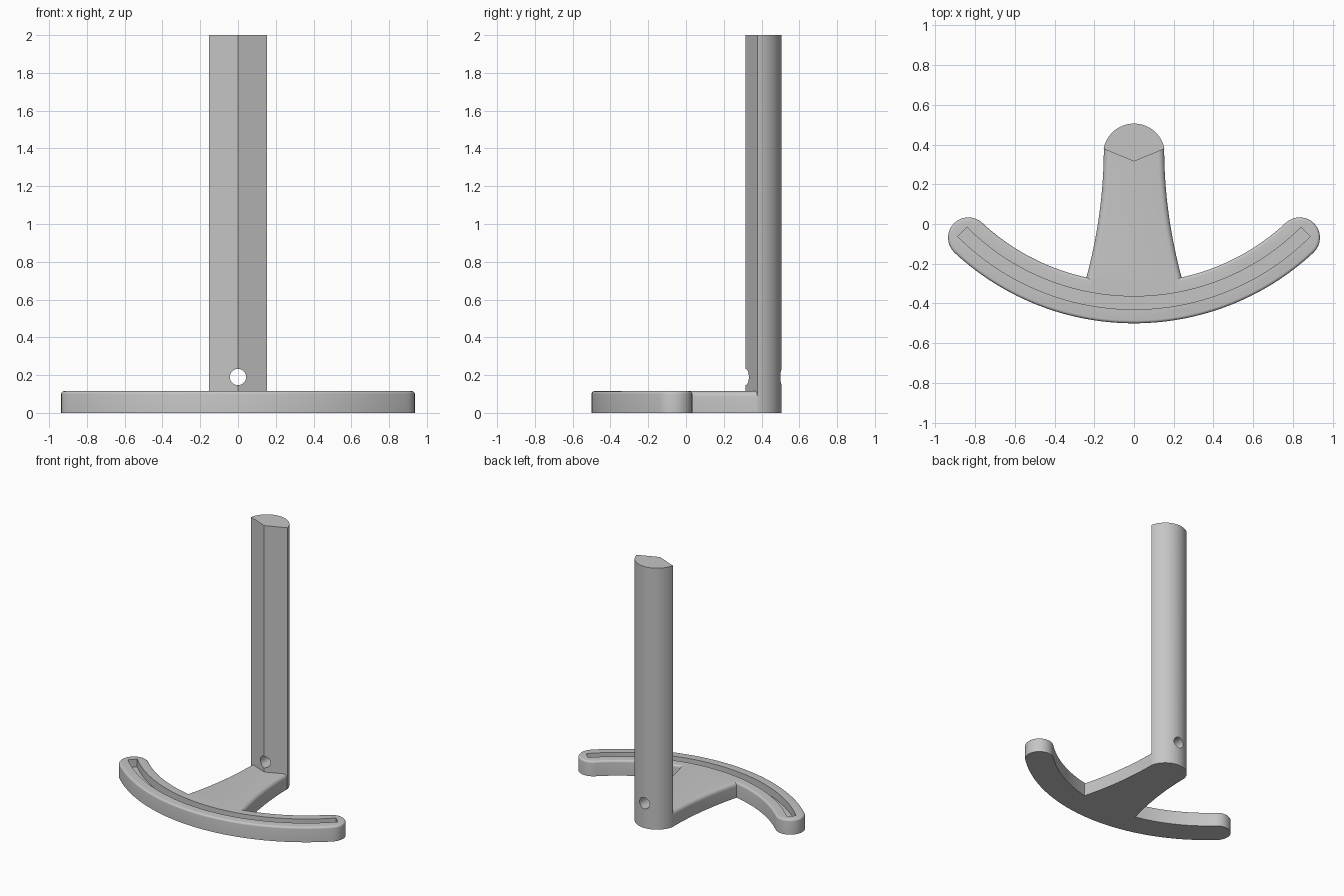
import bpy, bmesh, math

if "Cube" in bpy.data.objects:
    bpy.data.objects.remove(bpy.data.objects["Cube"])

H = 0.115                      # base thickness
CY, R_IN, R_OUT = 0.825, 1.12, 1.325   # arc centre y and band radii
grey = bpy.data.materials.new("light_grey")
grey.diffuse_color = (0.56, 0.56, 0.56, 1)
grey.use_nodes = True
grey.node_tree.nodes["Principled BSDF"].inputs["Base Color"].default_value = grey.diffuse_color


def arc(cx, cy, r, a0, a1, n):
    """Points on a circle, angles in degrees."""
    return [(cx + r * math.cos(math.radians(a0 + (a1 - a0) * i / n)),
             cy + r * math.sin(math.radians(a0 + (a1 - a0) * i / n))) for i in range(n + 1)]


def prism(name, pts, z0, z1, bevel=0.0, keep=lambda e: True):
    """Extrude an outline upward, rounding the chosen top edges."""
    bm = bmesh.new()
    face = bm.faces.new([bm.verts.new((x, y, z0)) for x, y in pts])
    geom = bmesh.ops.extrude_face_region(bm, geom=[face])["geom"]
    for v in geom:
        if isinstance(v, bmesh.types.BMVert):
            v.co.z = z1
    bmesh.ops.recalc_face_normals(bm, faces=bm.faces[:])
    if bevel:
        top = [e for e in bm.edges if all(v.co.z > z1 - 1e-5 for v in e.verts) and keep(e)]
        bmesh.ops.bevel(bm, geom=top, offset=bevel, segments=5, profile=0.5,
                        affect='EDGES', clamp_overlap=True)
    me = bpy.data.meshes.new(name)
    bm.to_mesh(me)
    bm.free()
    me.materials.append(grey)
    ob = bpy.data.objects.new(name, me)
    bpy.context.collection.objects.link(ob)
    return ob


def combine(target, other, op):
    """Apply a boolean and drop the helper."""
    bpy.ops.object.select_all(action='DESELECT')
    bpy.context.view_layer.objects.active = target
    target.select_set(True)
    mod = target.modifiers.new("cut", 'BOOLEAN')
    mod.operation, mod.object, mod.solver = op, other, 'EXACT'
    bpy.ops.object.modifier_apply(modifier=mod.name)
    bpy.data.objects.remove(other)


# curved foot with round ends
A = 43
mid, cap = (R_IN + R_OUT) / 2, (R_OUT - R_IN) / 2
ends = [(s * mid * math.sin(math.radians(A)), CY - mid * math.cos(math.radians(A))) for s in (-1, 1)]
outline = arc(0, CY, R_OUT, 270 - A, 270 + A, 56)
outline += arc(*ends[1], cap, A - 90, A + 90, 16)[1:]
outline += arc(0, CY, R_IN, 270 + A, 270 - A, 56)[1:]
outline += arc(*ends[0], cap, 90 - A, 270 - A, 16)[1:-1]
stand = prism("stand", outline, 0, H, 0.015)

# flared neck between foot and post
side = [(0.152 + 0.208 * (0.38 - y) ** 2, y) for y in [-0.335 + 0.715 * i / 20 for i in range(21)]]
neck_pts = side + [(0.10, 0.42), (-0.10, 0.42)] + [(-x, y) for x, y in reversed(side)]
neck = prism("neck", neck_pts, 0, H, 0.03,
             lambda e: abs(e.verts[0].co.x - e.verts[1].co.x) < 0.03 and
             max(v.co.y for v in e.verts) < 0.39)
combine(stand, neck, 'UNION')

# tall post: round back, shallow pointed front
a = math.degrees(math.atan2(0.028, 0.153))
post = prism("post", arc(0, 0.35, 0.1555, a, 180 - a, 40) + [(0, 0.315)], 0, 2)
combine(stand, post, 'UNION')

# groove along the foot
groove = prism("groove_cutter", arc(0, CY, 1.255, 225, 315, 56) + arc(0, CY, 1.19, 315, 225, 56),
               0.055, 0.2)
combine(stand, groove, 'DIFFERENCE')

# through hole in the post
bpy.ops.mesh.primitive_cylinder_add(vertices=32, radius=0.043, depth=0.6,
                                    location=(0, 0.4, 0.19), rotation=(math.pi / 2, 0, 0))
hole = bpy.context.object
hole.name = "hole_cutter"
hole.data.materials.append(grey)
combine(stand, hole, 'DIFFERENCE')

bpy.ops.object.select_all(action='DESELECT')
stand.select_set(True)
bpy.context.view_layer.objects.active = stand
bpy.ops.object.shade_smooth_by_angle(angle=math.radians(25))
